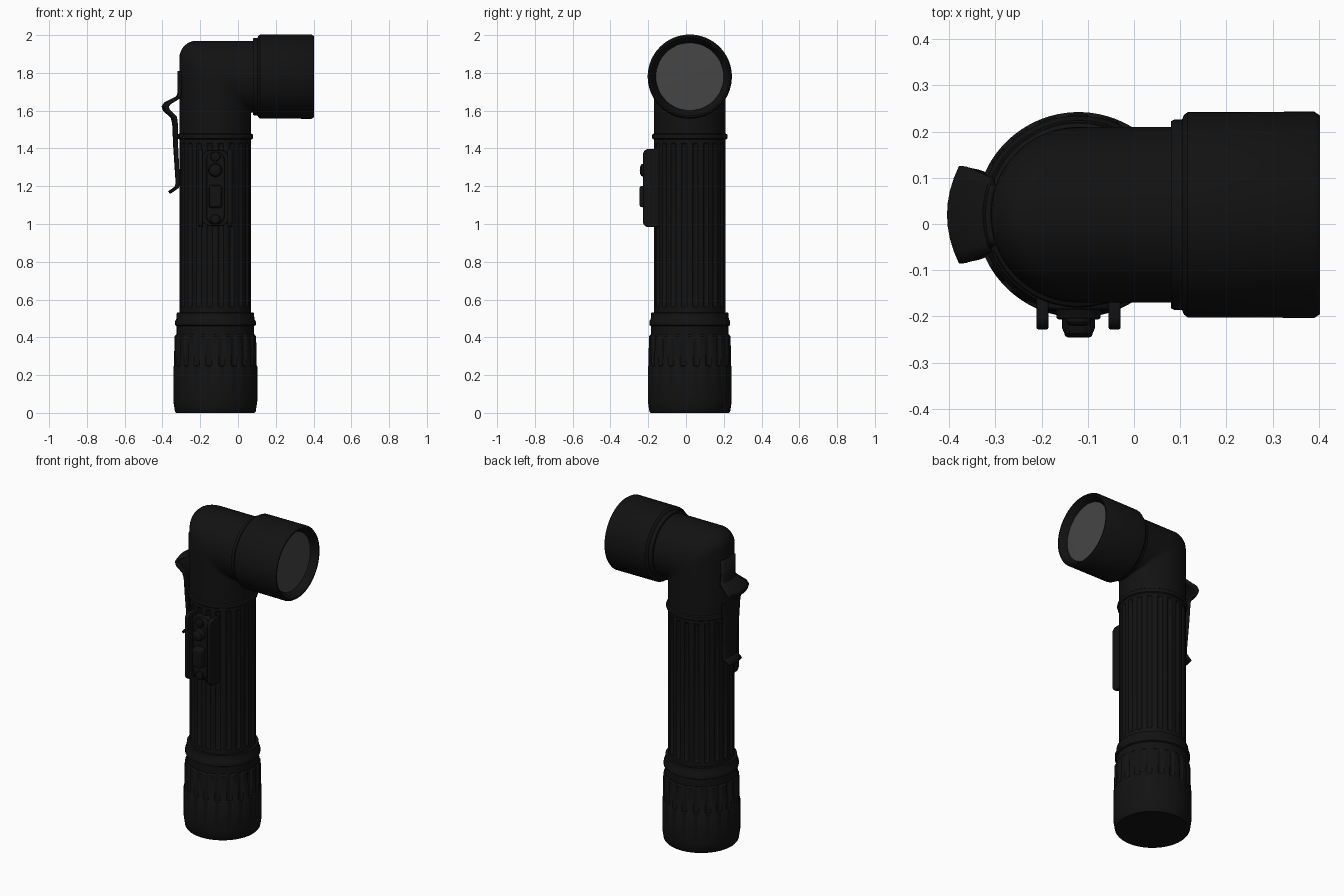
import bpy, bmesh, math
from mathutils import Matrix, Vector

if "Cube" in bpy.data.objects:
    bpy.data.objects.remove(bpy.data.objects["Cube"])

CX, CY, CZ, R = -0.12, 0.02, 1.78, 0.19   # tube axis, head height, tube radius


def material(name, v):
    m = bpy.data.materials.new(name)
    m.diffuse_color = (v, v, v, 1)
    m.use_nodes = True
    m.node_tree.nodes["Principled BSDF"].inputs["Base Color"].default_value = m.diffuse_color
    return m


BLACK, GLASS = material("black_plastic", 0.006), material("lens_grey", 0.06)


def finish(name, bm, mat=BLACK, angle=35):
    bmesh.ops.remove_doubles(bm, verts=bm.verts, dist=1e-5)
    bmesh.ops.recalc_face_normals(bm, faces=bm.faces)
    me = bpy.data.meshes.new(name)
    bm.to_mesh(me)
    bm.free()
    ob = bpy.data.objects.new(name, me)
    bpy.context.collection.objects.link(ob)
    me.materials.append(mat)
    bpy.ops.object.select_all(action='DESELECT')
    ob.select_set(True)
    bpy.context.view_layer.objects.active = ob
    bpy.ops.object.shade_smooth_by_angle(angle=math.radians(angle))
    return ob


def grid(bm, rows, wrap):
    rows = [[bm.verts.new(p) for p in row] for row in rows]
    for a, b in zip(rows, rows[1:]):
        n = len(a)
        for i in range(n if wrap else n - 1):
            j = (i + 1) % n
            bm.faces.new((a[i], a[j], b[j], b[i]))


def lathe(name, profile, matrix, mat=BLACK, seg=48, flutes=0):
    """profile entries: radius, height, optional groove depth"""
    bm, rows = bmesh.new(), []
    for r, h, *d in profile:
        depth = d[0] if d else 0
        row = []
        for i in range(seg):
            a = 2 * math.pi * i / seg
            rr = r - depth * max(0, -math.cos(flutes * a)) ** 0.7
            row.append((rr * math.cos(a), rr * math.sin(a), h))
        rows.append(row)
    grid(bm, rows, True)
    bmesh.ops.transform(bm, matrix=matrix, verts=bm.verts)
    return finish(name, bm, mat)


def prism(name, pts, direction, bevel=0.006, scale=1.0):
    """extrude an outline along a direction, optionally tapering"""
    bm = bmesh.new()
    face = bm.faces.new([bm.verts.new(p) for p in pts])
    out = bmesh.ops.extrude_face_region(bm, geom=[face])
    vs = [v for v in out["geom"] if isinstance(v, bmesh.types.BMVert)]
    c = sum((v.co for v in vs), Vector()) / len(vs)
    for v in vs:
        v.co = c + (v.co - c) * scale + Vector(direction)
    bmesh.ops.recalc_face_normals(bm, faces=bm.faces)
    ob = finish(name, bm)
    if bevel:
        m = ob.modifiers.new("bevel", 'BEVEL')
        m.width, m.segments = bevel, 2
    return ob


def rounded(hw, hh, r, n=5):
    pts = []
    for k, (sx, sy) in enumerate(((1, 1), (-1, 1), (-1, -1), (1, -1))):
        for i in range(n + 1):
            a = math.pi / 2 * (k + i / n)
            pts.append((sx * (hw - r) + r * math.cos(a), sy * (hh - r) + r * math.sin(a)))
    return pts


UP = Matrix.Translation((CX, CY, 0))
ALONG_X = Matrix.Translation((0, CY, CZ)) @ Matrix.Rotation(math.pi / 2, 4, 'Y')

# fluted battery tube, collar and screw cap
lathe("body_tube", [(R, 0.48), (R, 0.56), (R, 0.57, 0.011), (R, 1.42, 0.011), (R, 1.43), (R, 1.47)],
      UP, seg=160, flutes=20)
lathe("neck_ring", [(0.188, 1.445), (0.198, 1.452), (0.201, 1.463), (0.198, 1.474), (0.188, 1.481)], UP)
lathe("tube_collar", [(0.18, 0.40), (0.205, 0.40), (0.205, 0.46), (0.214, 0.465), (0.214, 0.485),
                      (0.207, 0.495), (0.204, 0.53), (0.18, 0.532)], UP)
lathe("end_cap", [(0, 0), (0.208, 0), (0.214, 0.008), (0.222, 0.06), (0.222, 0.245), (0.219, 0.25, 0.009),
                  (0.216, 0.405, 0.009), (0.208, 0.415), (0.18, 0.415)], UP, seg=160, flutes=20)

# elbow: circular section swept round a corner, rounded on the outside only
bm, rows = bmesh.new(), []
N, K = 64, 8
section = [(R * math.cos(2 * math.pi * i / N), R * math.sin(2 * math.pi * i / N)) for i in range(N)]
rows.append([(CX - u, CY + y, 1.45) for u, y in section])
for k in range(K + 1):
    a = math.pi - math.pi / 2 * k / K
    row = []
    for u, y in section:
        rho = 0.004 + 0.086 * (u + R) / (2 * R)
        row.append((CX - u + rho + rho * math.cos(a), CY + y, CZ + u - rho + rho * math.sin(a)))
    rows.append(row)
rows.append([(0.10, CY + y, CZ + u) for u, y in section])
grid(bm, rows, True)
finish("elbow_head", bm)

# lens bezel and recessed lens
lathe("lens_bezel", [(0.18, 0.08), (0.202, 0.08), (0.206, 0.088), (0.206, 0.104), (0.216, 0.108),
                     (0.222, 0.116), (0.223, 0.39), (0.215, 0.402), (0.207, 0.402), (0.178, 0.36),
                     (0.178, 0.34)], ALONG_X, seg=64)
lathe("lens", [(0.181, 0.362), (0.09, 0.364), (0, 0.365)], ALONG_X, GLASS, seg=18)

# switch: guard rails, base plate, slider, button, end rivets
for side, s in (("left", -1), ("right", 1)):
    pts = [(CX + s * 0.078 - 0.013, -0.175 + p, 1.19 + q) for p, q in rounded(0.053, 0.207, 0.03)]
    prism(f"switch_rail_{side}", pts, (0.026, 0, 0), 0.004)
prism("switch_plate", [(CX + p, -0.14, 1.19 + q) for p, q in rounded(0.075, 0.2, 0.05)], (0, -0.045, 0))
prism("switch_track", [(CX + p, -0.18, 1.19 + q) for p, q in rounded(0.05, 0.195, 0.045)],
      (0, -0.026, 0), 0.004, 0.94)
prism("switch_slider", [(CX + p, -0.19, 1.145 + q) for p, q in rounded(0.036, 0.065, 0.01, 2)],
      (0, -0.055, 0), 0.006, 0.82)
for name, z, r, h in (("signal_button", 1.285, 0.036, 0.042), ("rivet_top", 1.357, 0.027, 0.018),
                      ("rivet_bottom", 1.025, 0.027, 0.018)):
    dome = [(r, 0), (r, h * 0.5), (r * 0.85, h * 0.8), (r * 0.5, h * 0.96), (0, h)]
    lathe(name, dome, Matrix.Translation((CX, -0.203, z)) @ Matrix.Rotation(math.pi / 2, 4, 'X'), seg=24)

# belt clip: bent strip wrapped around the tube; entries are x, z, half width
strip = [(-0.315, 1.81, 0.065), (-0.315, 1.69, 0.065), (-0.322, 1.672, 0.08), (-0.385, 1.64, 0.103),
         (-0.398, 1.622, 0.103), (-0.392, 1.603, 0.103), (-0.35, 1.565, 0.095), (-0.342, 1.53, 0.085),
         (-0.336, 1.40, 0.075), (-0.324, 1.22, 0.065), (-0.328, 1.195, 0.065), (-0.366, 1.168, 0.06)]
bm = bmesh.new()
grid(bm, [[(x + 2.4 * (w * t / 4) ** 2, CY + w * t / 4, z) for t in range(-4, 5)] for x, z, w in strip], False)
clip = finish("belt_clip", bm)
sol = clip.modifiers.new("thickness", 'SOLIDIFY')
sol.thickness, sol.offset = 0.013, 0
